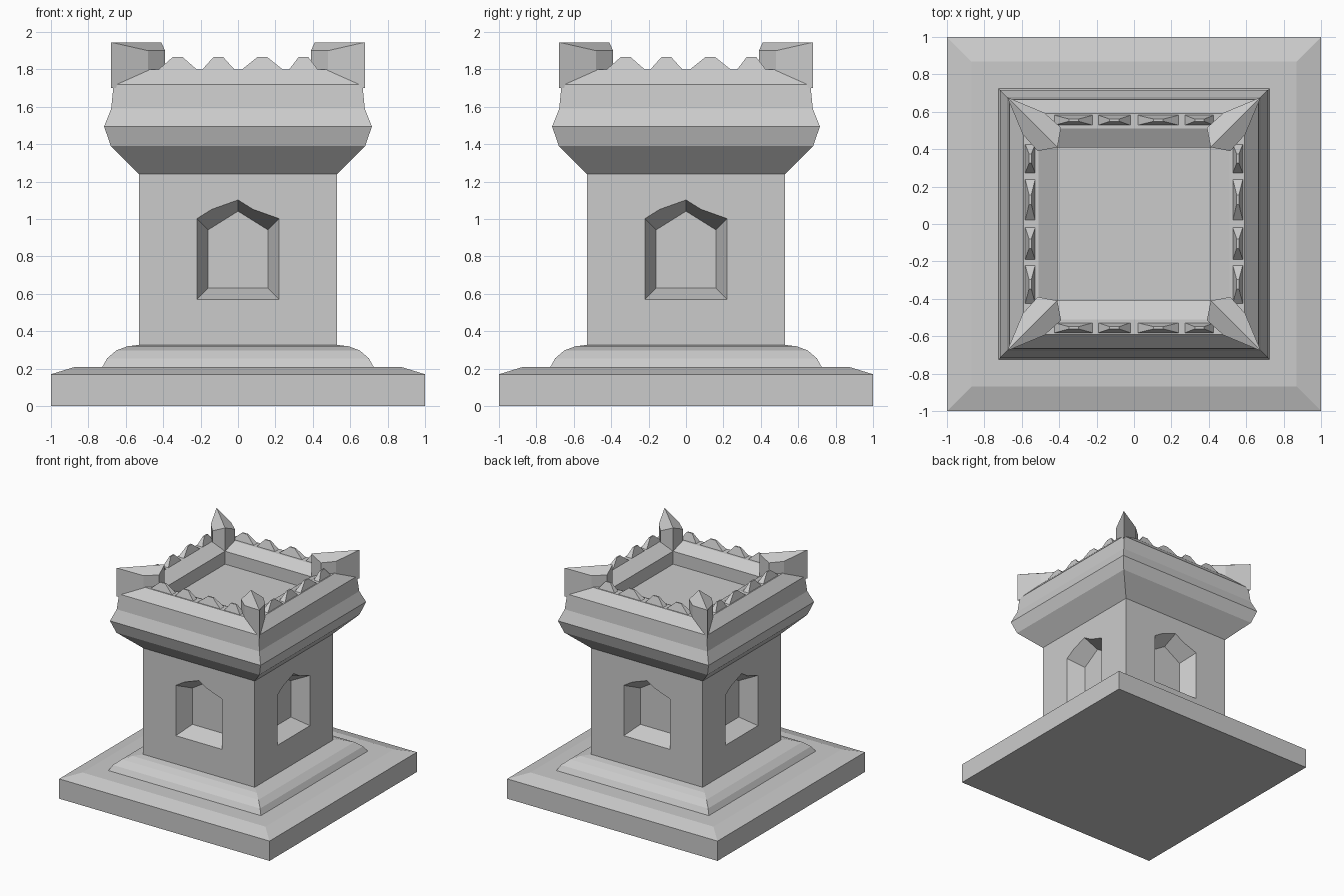
import bpy, math
from mathutils import Matrix

if "Cube" in bpy.data.objects:
    bpy.data.objects.remove(bpy.data.objects["Cube"])


def make(name, verts, faces):
    mesh = bpy.data.meshes.new(name)
    mesh.from_pydata(verts, [], faces)
    mesh.update()
    obj = bpy.data.objects.new(name, mesh)
    bpy.context.collection.objects.link(obj)
    return obj


def loft(name, rings):
    """Closed solid through rings of equal point count, listed bottom to top."""
    n = len(rings[0])
    verts = [p for r in rings for p in r]
    faces = [tuple(reversed(range(n))), tuple(range(len(verts) - n, len(verts)))]
    for k in range(len(rings) - 1):
        for i in range(n):
            j = (i + 1) % n
            faces.append((k*n + i, k*n + j, (k+1)*n + j, (k+1)*n + i))
    return make(name, verts, faces)


def rect(x0, x1, y0, y1, z):
    return [(x0, y0, z), (x1, y0, z), (x1, y1, z), (x0, y1, z)]


def tower_solid(name, profile):
    return loft(name, [rect(-h, h, -h, h, z) for h, z in profile])


# Stepped plinth
tower_solid("plinth", [(1, 0), (1, 0.17), (0.87, 0.21), (0.4, 0.21)])

# Tower: foot moulding, shaft, cornice, parapet and sunken roof
tower = tower_solid("tower", [
    (0.725, 0.20), (0.725, 0.21), (0.70, 0.255), (0.65, 0.298), (0.59, 0.32),
    (0.53, 0.327), (0.53, 1.24), (0.68, 1.39), (0.716, 1.495), (0.678, 1.59),
    (0.665, 1.72), (0.59, 1.80), (0.51, 1.80), (0.41, 1.745), (0.41, 1.634)])


# Splayed pointed window niches on all four sides
def window_ring(y, grow):
    pts = [(-0.16, 0.63), (0.16, 0.63), (0.16, 0.942), (0, 1.042), (-0.16, 0.942)]
    off = [(-1, -1), (1, -1), (1, 1), (0, 1), (-1, 1)]
    return [(x + dx*grow, y, z + dz*grow) for (x, z), (dx, dz) in zip(pts, off)]


for k in range(4):
    cutter = loft("window_cutter", [window_ring(-0.39, 0), window_ring(-0.67, 0.12)])
    # the outward end faces -y, so the ring order is already outward facing
    cutter.data.transform(Matrix.Rotation(k*math.pi/2, 4, 'Z'))
    mod = tower.modifiers.new("window", 'BOOLEAN')
    mod.operation = 'DIFFERENCE'
    mod.solver = 'EXACT'
    mod.object = cutter
    bpy.context.view_layer.objects.active = tower
    bpy.ops.object.modifier_apply(modifier=mod.name)
    bpy.data.objects.remove(cutter)

# Corner posts with a diagonal ridge
plan = [(0.678, 0.678), (0.48, 0.595), (0.39, 0.515), (0.41, 0.41),
        (0.515, 0.39), (0.595, 0.48)]
tops = [1.945, 1.90, 1.90, 1.945, 1.90, 1.90]
for k in range(4):
    verts = [(x, y, 1.70) for x, y in plan] + [(x, y, z) for (x, y), z in zip(plan, tops)]
    faces = [(5, 4, 3, 2, 1, 0), (6, 7, 8, 9), (6, 9, 10, 11)]
    faces += [(i, (i+1) % 6, (i+1) % 6 + 6, i + 6) for i in range(6)]
    post = make("corner_post", verts, faces)
    post.data.transform(Matrix.Rotation(k*math.pi/2, 4, 'Z'))

# Small hipped crests along the parapet, same spacing on each side
cells = [(-0.43, -0.215), (-0.195, -0.015), (0.015, 0.245), (0.27, 0.43)]
for a, b in cells:
    m = (a + b) / 2
    for s in (-1, 1):
        c = s*0.555
        loft("crest", [rect(a, b, c - 0.028, c + 0.028, 1.795),
                       rect(m - 0.025, m + 0.025, c - 0.006, c + 0.006, 1.867)])
        loft("crest", [rect(c - 0.028, c + 0.028, a, b, 1.795),
                       rect(c - 0.006, c + 0.006, m - 0.025, m + 0.025, 1.867)])
